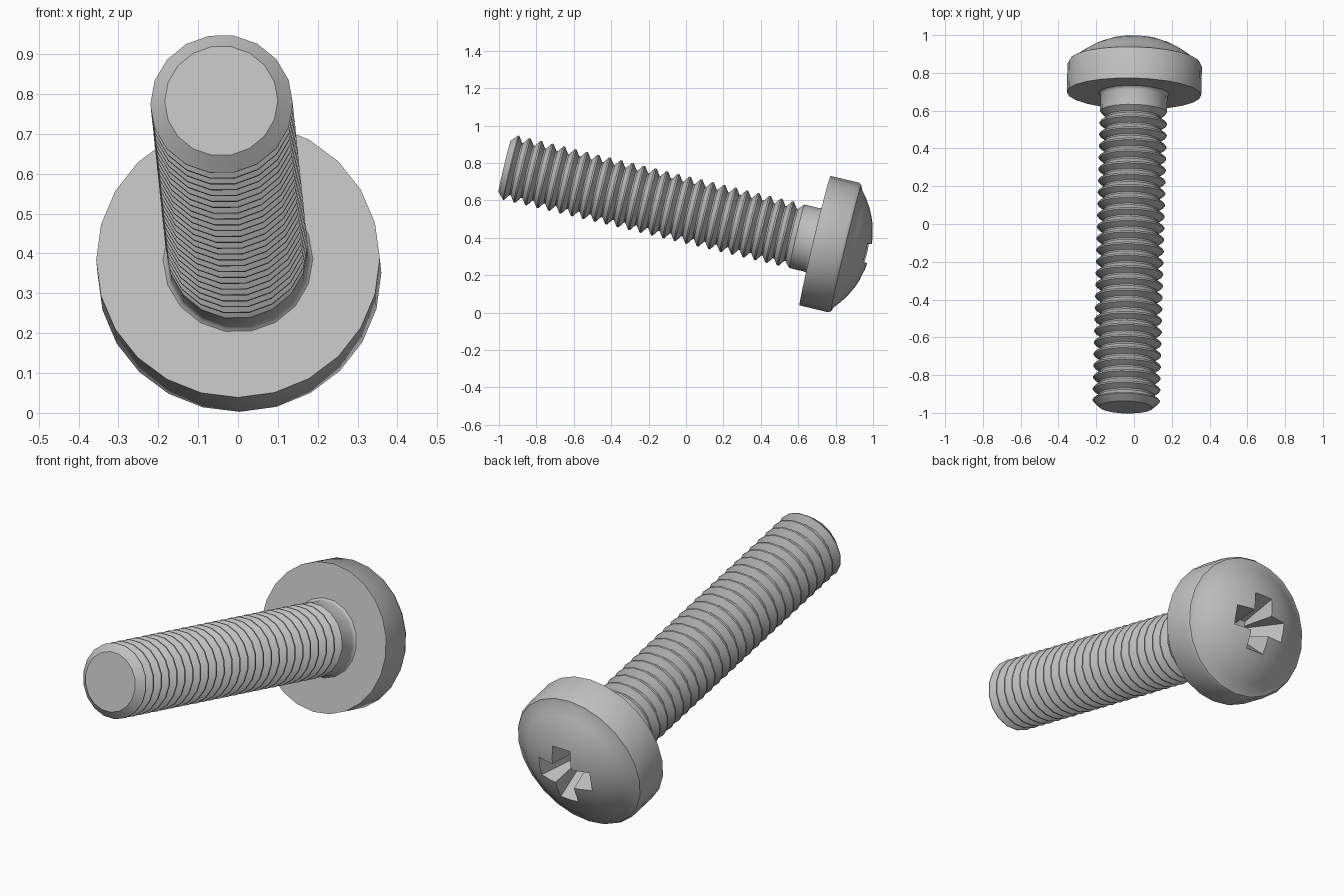
import bpy, bmesh, math
from mathutils import Vector, Matrix

cube = bpy.data.objects.get("Cube")
if cube:
    bpy.data.objects.remove(cube, do_unlink=True)

# Single steel colour
steel = bpy.data.materials.new("steel_grey")
steel.use_nodes = True
STEEL = (0.52, 0.52, 0.52, 1)
steel.diffuse_color = STEEL
steel.node_tree.nodes["Principled BSDF"].inputs["Base Color"].default_value = STEEL

# Screw frame: origin under the head, local z along the axis toward the head top
tip = Vector((-0.042, -0.97, 0.783))
seat = Vector((0, 0.69, 0.385))
axis = (seat - tip).normalized()
length = (seat - tip).length
side = (Vector((1, 0, 0)) - axis.x * axis).normalized()
frame = Matrix((side, axis.cross(side), axis)).transposed().to_4x4()
frame.translation = seat


def finish(name, bm):
    bmesh.ops.recalc_face_normals(bm, faces=bm.faces)
    mesh = bpy.data.meshes.new(name)
    bm.to_mesh(mesh)
    bm.free()
    obj = bpy.data.objects.new(name, mesh)
    bpy.context.collection.objects.link(obj)
    mesh.materials.append(steel)
    obj.matrix_world = frame
    return obj


def lathe(name, profile, segments):
    """Spin (radius, height) points around the screw axis."""
    bm = bmesh.new()
    verts = [bm.verts.new((r, 0, h)) for r, h in profile]
    edges = [bm.edges.new(pair) for pair in zip(verts, verts[1:])]
    bmesh.ops.spin(bm, geom=verts + edges, cent=(0, 0, 0), axis=(0, 0, 1),
                   angle=math.tau, steps=segments)
    bmesh.ops.remove_doubles(bm, verts=bm.verts, dist=1e-4)
    return finish(name, bm)


def activate(obj):
    bpy.ops.object.select_all(action='DESELECT')
    obj.select_set(True)
    bpy.context.view_layer.objects.active = obj


# Domed pan head with a softened rim
R, apex = 0.483, 0.305
dome = [(R * math.sin(math.radians(a)), apex - R + R * math.cos(math.radians(a)))
        for a in range(42, -1, -6)]
head = lathe("head", [(0, 0), (0.356, 0), (0.356, 0.155), (0.347, 0.172)] + dome, 24)


# Tapered cross recess
def cross(w, l):
    quarter = [(w, w), (w, l), (-w, l)]
    return [(x * c - y * s, x * s + y * c)
            for c, s in ((1, 0), (0, 1), (-1, 0), (0, -1)) for x, y in quarter]


bm = bmesh.new()
rings = [[bm.verts.new((x, y, h)) for x, y in cross(w, l)]
         for w, l, h in ((0.058, 0.175, 0.33), (0.026, 0.05, 0.12))]
for ring in rings:
    bm.faces.new(ring)
for i in range(12):
    j = (i + 1) % 12
    bm.faces.new((rings[0][i], rings[0][j], rings[1][j], rings[1][i]))
cutter = finish("recess_cutter", bm)
cutter.hide_render = True

activate(head)
cut = head.modifiers.new("recess", 'BOOLEAN')
cut.operation = 'DIFFERENCE'
cut.solver = 'EXACT'
cut.object = cutter
bpy.ops.object.modifier_apply(modifier=cut.name)
bpy.data.objects.remove(cutter, do_unlink=True)

# Threaded shaft: chamfered tip, repeated ridges, plain neck and small fillet
crest, root, threads, flat = 0.179, 0.146, 25, 0.004
start, neck = 0.034 - length, -0.1
pitch = (neck - start) / threads
profile = [(0, -length), (0.142, -length)]
for i in range(threads):
    z = start + i * pitch
    profile += [(crest, z - flat * (i > 0)), (crest, z + flat),
                (root, z + pitch / 2 - flat), (root, z + pitch / 2 + flat)]
profile += [(0.177, neck), (0.177, -0.016), (0.181, -0.006), (0.188, 0.0)]
shaft = lathe("threaded_shaft", profile, 18)

for obj in (head, shaft):
    activate(obj)
    bpy.ops.object.shade_smooth_by_angle(angle=math.radians(32))
